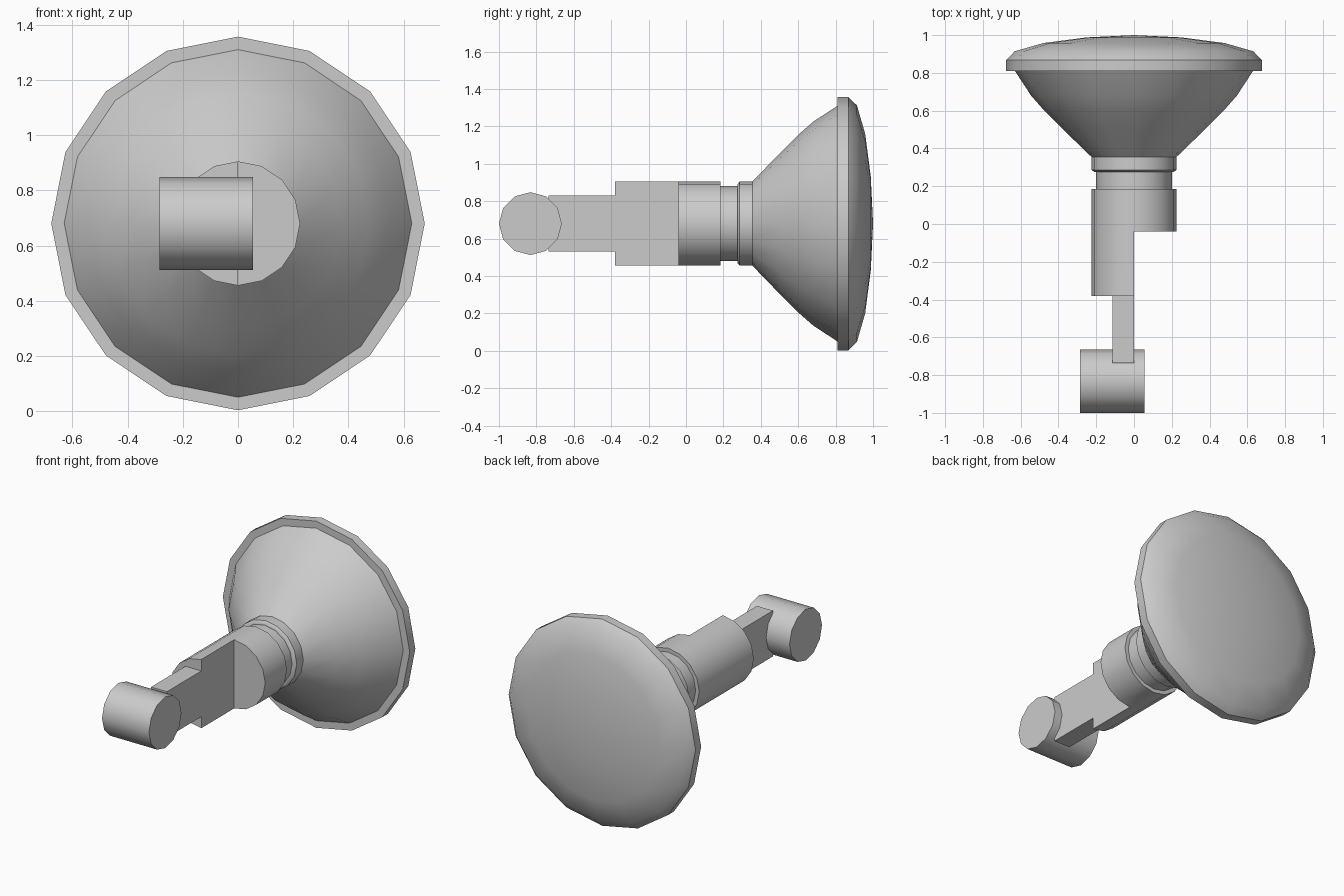
import bpy, bmesh
from math import sin, cos, pi, radians
from mathutils import Matrix

if "Cube" in bpy.data.objects:
    bpy.data.objects.remove(bpy.data.objects["Cube"])

ZC = 0.68  # height of the lamp axis


def finish(name, bm, angle=40):
    bmesh.ops.recalc_face_normals(bm, faces=bm.faces)
    mesh = bpy.data.meshes.new(name)
    bm.to_mesh(mesh)
    bm.free()
    obj = bpy.data.objects.new(name, mesh)
    bpy.context.collection.objects.link(obj)
    smooth(obj, angle)
    return obj


def smooth(obj, angle=40):
    bpy.ops.object.select_all(action='DESELECT')
    obj.select_set(True)
    bpy.context.view_layer.objects.active = obj
    bpy.ops.object.shade_smooth_by_angle(angle=radians(angle))


def lathe(name, profile, sides=16):
    """Spin (radius, y) points round the lamp axis; radius 0 closes an end."""
    bm = bmesh.new()
    rings = []
    for r, y in profile:
        n = sides if r > 0 else 1
        rings.append([bm.verts.new((r * cos(2 * pi * i / sides), y,
                                    ZC + r * sin(2 * pi * i / sides)))
                      for i in range(n)])
    for a, b in zip(rings, rings[1:]):
        for i in range(sides):
            quad = [a[i % len(a)], a[(i + 1) % sides % len(a)],
                    b[(i + 1) % sides % len(b)], b[i % len(b)]]
            bm.faces.new(list(dict.fromkeys(quad)))
    return finish(name, bm)


def box(name, lo, hi):
    bm = bmesh.new()
    size = [h - l for l, h in zip(lo, hi)]
    mid = [(h + l) / 2 for l, h in zip(lo, hi)]
    bmesh.ops.create_cube(bm, size=1, matrix=Matrix.Translation(mid) @ Matrix.Diagonal((*size, 1)))
    return finish(name, bm)


# Bulb: neck, flared reflector, flat-backed rim and domed lens
lathe("reflector_bulb", [
    (0, 0.17), (0.2, 0.17), (0.2, 0.275), (0.21, 0.275), (0.225, 0.287),
    (0.225, 0.355), (0.38, 0.505), (0.475, 0.60), (0.545, 0.68), (0.63, 0.81),
    (0.677, 0.81), (0.677, 0.868), (0.632, 0.914), (0.48, 0.958),
    (0.25, 0.988), (0, 1.0)])

# Socket: cylinder with its lower right half cut away
socket = lathe("socket", [(0, -0.38), (0.225, -0.38), (0.225, 0.185), (0, 0.185)])
cutter = box("socket_cutter", (0, -0.6, 0.2), (0.5, -0.04, 1.2))
cutter.hide_render = True
mod = socket.modifiers.new("cut", 'BOOLEAN')
mod.operation = 'DIFFERENCE'
mod.solver = 'EXACT'
mod.object = cutter
bpy.context.view_layer.objects.active = socket
bpy.ops.object.modifier_apply(modifier=mod.name)
bpy.data.objects.remove(cutter)
smooth(socket)

# Flat arm joining socket and pivot
box("arm", (-0.115, -0.735, 0.53), (0, -0.375, 0.83))

# Pivot: 12-sided cylinder lying across the arm
bm = bmesh.new()
bmesh.ops.create_cone(bm, cap_ends=True, segments=12, radius1=0.168, radius2=0.168, depth=0.34,
                      matrix=Matrix.Translation((-0.115, -0.832, ZC)) @ Matrix.Rotation(pi / 2, 4, 'Y'))
finish("pivot", bm)
